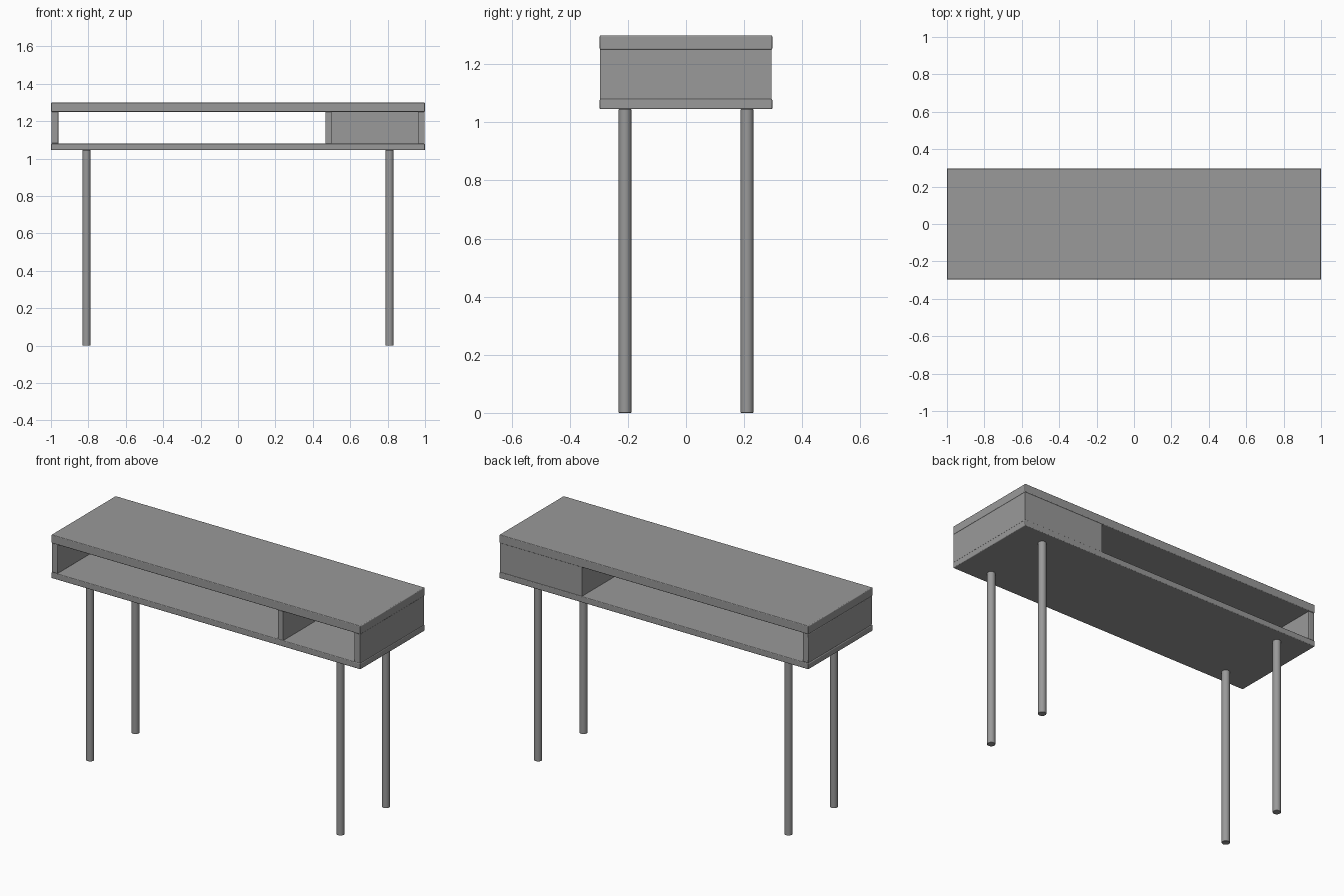
import bpy
import math

if "Cube" in bpy.data.objects:
    bpy.data.objects.remove(bpy.data.objects["Cube"])

W, D = 1.0, 0.297            # half width, half depth
Z0, Z1, Z2, Z3 = 1.045, 1.08, 1.25, 1.299

# Dark grey finish shared by every part
finish = bpy.data.materials.new("dark_grey")
finish.diffuse_color = (0.32, 0.32, 0.32, 1)
finish.use_nodes = True
finish.node_tree.nodes["Principled BSDF"].inputs["Base Color"].default_value = finish.diffuse_color


def ease(ob, width, segments):
    """Small rounded edges with smooth shading."""
    m = ob.modifiers.new("eased_edges", 'BEVEL')
    m.width = width
    m.segments = segments
    bpy.ops.object.shade_smooth_by_angle(angle=math.radians(35))


def box(name, x, y, z, bevel=0.004):
    """Box from (min, max) ranges, optionally with eased edges."""
    bpy.ops.mesh.primitive_cube_add(
        size=1, location=[(r[0] + r[1]) / 2 for r in (x, y, z)])
    ob = bpy.context.object
    ob.name = name
    ob.scale = [r[1] - r[0] for r in (x, y, z)]
    bpy.ops.object.transform_apply(location=False, rotation=False, scale=True)
    ob.data.materials.append(finish)
    if bevel:
        ease(ob, bevel, 3)


# Horizontal boards
box("table_top", (-W, W), (-D, D), (Z2, Z3))
box("lower_shelf", (-W, W), (-D, D), (Z0, Z1))

# Uprights between the boards
S = W - 0.002
FRONT, BACK, INNER = -D + 0.001, D - 0.003, 0.265
box("left_side_panel", (-S, -0.96), (FRONT, BACK), (Z1, Z2))
box("right_side_panel", (0.962, S), (FRONT, INNER), (Z1, Z2), 0)
box("divider", (0.467, 0.499), (FRONT, INNER), (Z1, Z2), 0)

# Panel closing the back of the right compartment
box("back_panel", (0.467, S), (INNER, BACK), (Z1, Z2), 0)

# Round legs
for sx, side in ((-1, "left"), (1, "right")):
    for sy, end in ((-1, "front"), (1, "back")):
        bpy.ops.mesh.primitive_cylinder_add(
            vertices=32, radius=0.022, depth=Z0,
            location=(sx * 0.81, sy * 0.21, Z0 / 2))
        leg = bpy.context.object
        leg.name = f"{end}_{side}_leg"
        leg.data.materials.append(finish)
        ease(leg, 0.002, 2)
